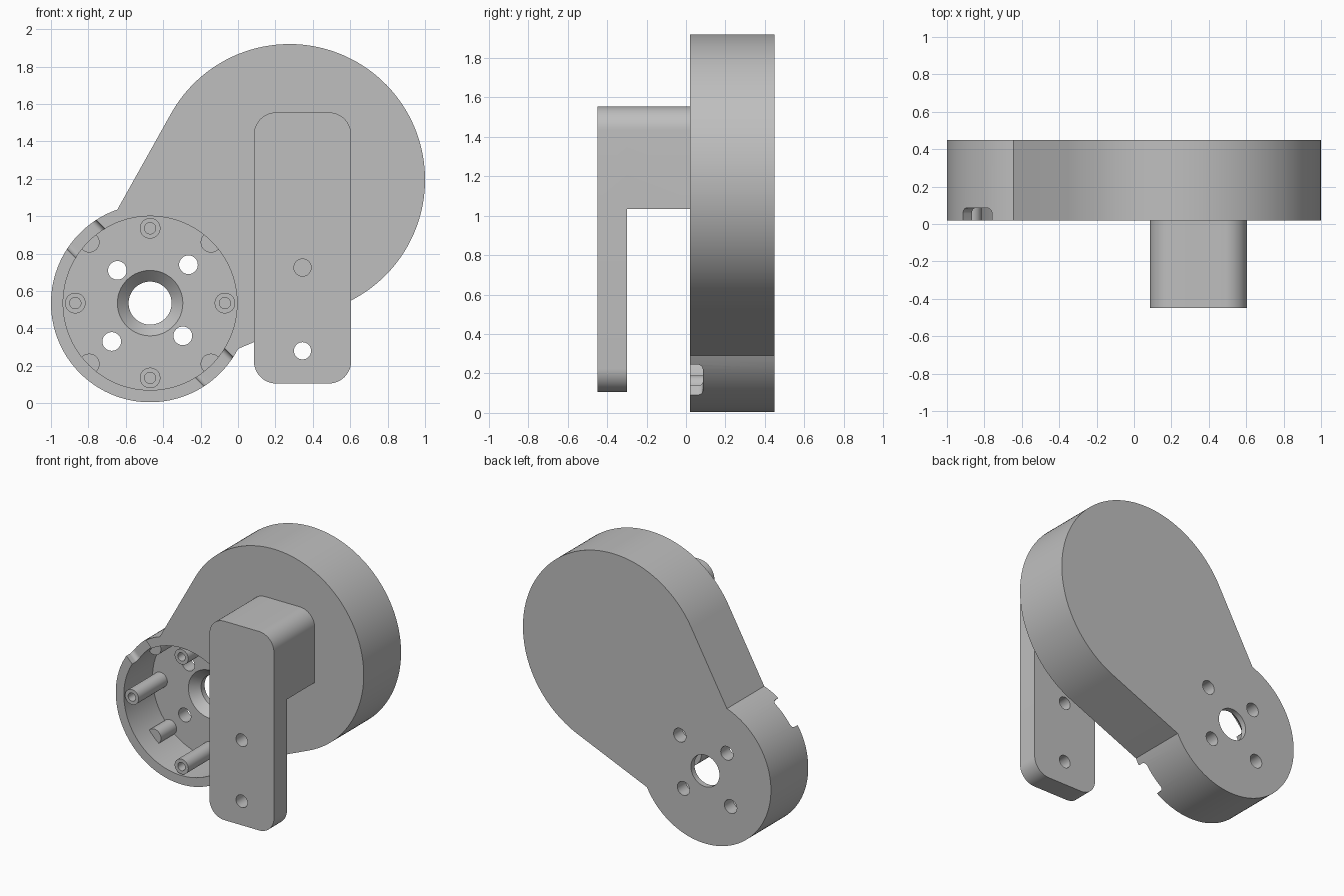
import bpy, bmesh
from math import sin, cos, pi, radians, atan2, asin, acos, hypot, sqrt

if "Cube" in bpy.data.objects:
    bpy.data.objects.remove(bpy.data.objects["Cube"])

grey = bpy.data.materials.new("plain grey")
grey.use_nodes = True
COLOUR = (0.52, 0.52, 0.52, 1)
grey.diffuse_color = COLOUR
grey.node_tree.nodes["Principled BSDF"].inputs["Base Color"].default_value = COLOUR

HUB, HUB_R = (-0.47, 0.535), 0.53        # motor cup
DISC, DISC_R = (0.275, 1.195), 0.725     # large round end
FRONT, FLOOR, BACK = 0.02, 0.35, 0.45    # depths along y


def arc(c, r, a0, a1, n):
    return [(c[0] + r * cos(a0 + (a1 - a0) * i / n),
             c[1] + r * sin(a0 + (a1 - a0) * i / n)) for i in range(n + 1)]


def circle(c, r, n=64):
    return arc(c, r, 0, 2 * pi, n)[:-1]


def loft(name, rings):
    """Solid through matching (x, z) rings, each given with its y."""
    bm = bmesh.new()
    loops = [[bm.verts.new((x, y, z)) for x, z in pts] for pts, y in rings]
    n = len(loops[0])
    for a, b in zip(loops, loops[1:]):
        for i in range(n):
            bm.faces.new((a[i], a[(i + 1) % n], b[(i + 1) % n], b[i]))
    bm.faces.new(loops[0])
    bm.faces.new(loops[-1])
    bmesh.ops.recalc_face_normals(bm, faces=bm.faces)
    me = bpy.data.meshes.new(name)
    bm.to_mesh(me)
    bm.free()
    me.materials.append(grey)
    ob = bpy.data.objects.new(name, me)
    bpy.context.collection.objects.link(ob)
    return ob


def prism(name, pts, y0, y1):
    return loft(name, [(pts, y0), (pts, y1)])


def select(ob):
    bpy.ops.object.select_all(action='DESELECT')
    ob.select_set(True)
    bpy.context.view_layer.objects.active = ob


def combine(ob, tool, operation='DIFFERENCE'):
    select(ob)
    mod = ob.modifiers.new("boolean", 'BOOLEAN')
    mod.operation, mod.solver, mod.object = operation, 'EXACT', tool
    bpy.ops.object.modifier_apply(modifier=mod.name)
    bpy.data.objects.remove(tool)


def finish(ob):
    select(ob)
    bpy.ops.object.shade_smooth_by_angle(angle=radians(30))


def tangent_angle(p, side):
    """Angle on the disc where a straight flank from p touches it."""
    dx, dz = p[0] - DISC[0], p[1] - DISC[1]
    return atan2(dz, dx) + side * acos(DISC_R / hypot(dx, dz))


def around(r, angle):
    return HUB[0] + r * cos(angle), HUB[1] + r * sin(angle)


# Housing outline: round end, two tangent flanks and the cup
a_top, a_low = radians(109.3), radians(-27.5)
t_top = tangent_angle(around(HUB_R, a_top), -1) % (2 * pi)
t_low = tangent_angle(around(HUB_R, a_low), 1) % (2 * pi) - 2 * pi
outline = (arc(DISC, DISC_R, t_low, t_top, 96)
           + arc(HUB, HUB_R, a_top, a_low + 2 * pi, 80))
housing = prism("housing", outline, FRONT, BACK)

# Cup hollow, countersunk shaft hole and motor screw holes
combine(housing, prism("hollow", circle(HUB, 0.465, 96), FRONT - 0.1, FLOOR))
combine(housing, loft("shaft_hole", [(circle(HUB, 0.175), FLOOR - 0.02),
                                     (circle(HUB, 0.175), FLOOR),
                                     (circle(HUB, 0.115), FLOOR + 0.06),
                                     (circle(HUB, 0.115), BACK + 0.1)]))
for i in range(4):
    r = 0.29 if i % 2 == 0 else 0.2475
    spot = around(r, radians(45 + 90 * i))
    combine(housing, prism("screw_hole", circle(spot, 0.05, 32), FLOOR - 0.1, BACK + 0.1))

# Two cable notches in the rim, with rounded inner corners
for angle in (radians(135), radians(-45)):
    rings = []
    for y, half in [(FRONT - 0.1, 0.11), (0.055, 0.11)] + [
            (0.055 + 0.03 * sin(t * pi / 12), 0.08 + 0.03 * cos(t * pi / 12))
            for t in range(1, 7)]:
        u, v = (cos(angle), sin(angle)), (-sin(angle), cos(angle))
        rings.append(([(HUB[0] + a * u[0] + b * v[0], HUB[1] + a * u[1] + b * v[1])
                       for a, b in ((0.4, -half), (0.7, -half), (0.7, half), (0.4, half))], y))
    combine(housing, loft("notch", rings))
finish(housing)

# Hollow screw posts and shorter pegs against the wall
for i in range(4):
    spot = around(0.4, i * pi / 2)
    post = prism(f"screw_post_{i + 1}", circle(spot, 0.055, 40), FRONT, FLOOR + 0.02)
    combine(post, prism("bore", circle(spot, 0.03, 32), FRONT - 0.1, 0.2))
    finish(post)
    peg_spot = around(0.46, radians(45 + 90 * i))
    finish(prism(f"wall_peg_{i + 1}", circle(peg_spot, 0.055, 40), 0.17, FLOOR + 0.02))

# Bracket: rounded plate hanging from a block on the housing
X0, X1, Z0, Z1, R = 0.085, 0.605, 0.105, 1.555, 0.12
top = (arc((X1 - R, Z1 - R), R, 0, pi / 2, 12)
       + arc((X0 + R, Z1 - R), R, pi / 2, pi, 12))
bottom = (arc((X0 + R, Z0 + R), R, pi, 1.5 * pi, 12)
          + arc((X1 - R, Z0 + R), R, 1.5 * pi, 2 * pi, 12))
bracket = prism("bracket", top + bottom, -0.45, -0.3)
combine(bracket, prism("block", top + [(X0, 1.035), (X1, 1.035)], -0.45, FRONT + 0.01), 'UNION')
for z in (0.28, 0.725):
    combine(bracket, prism("bracket_hole", circle((0.345, z), 0.046, 32), -0.6, -0.2))
finish(bracket)
